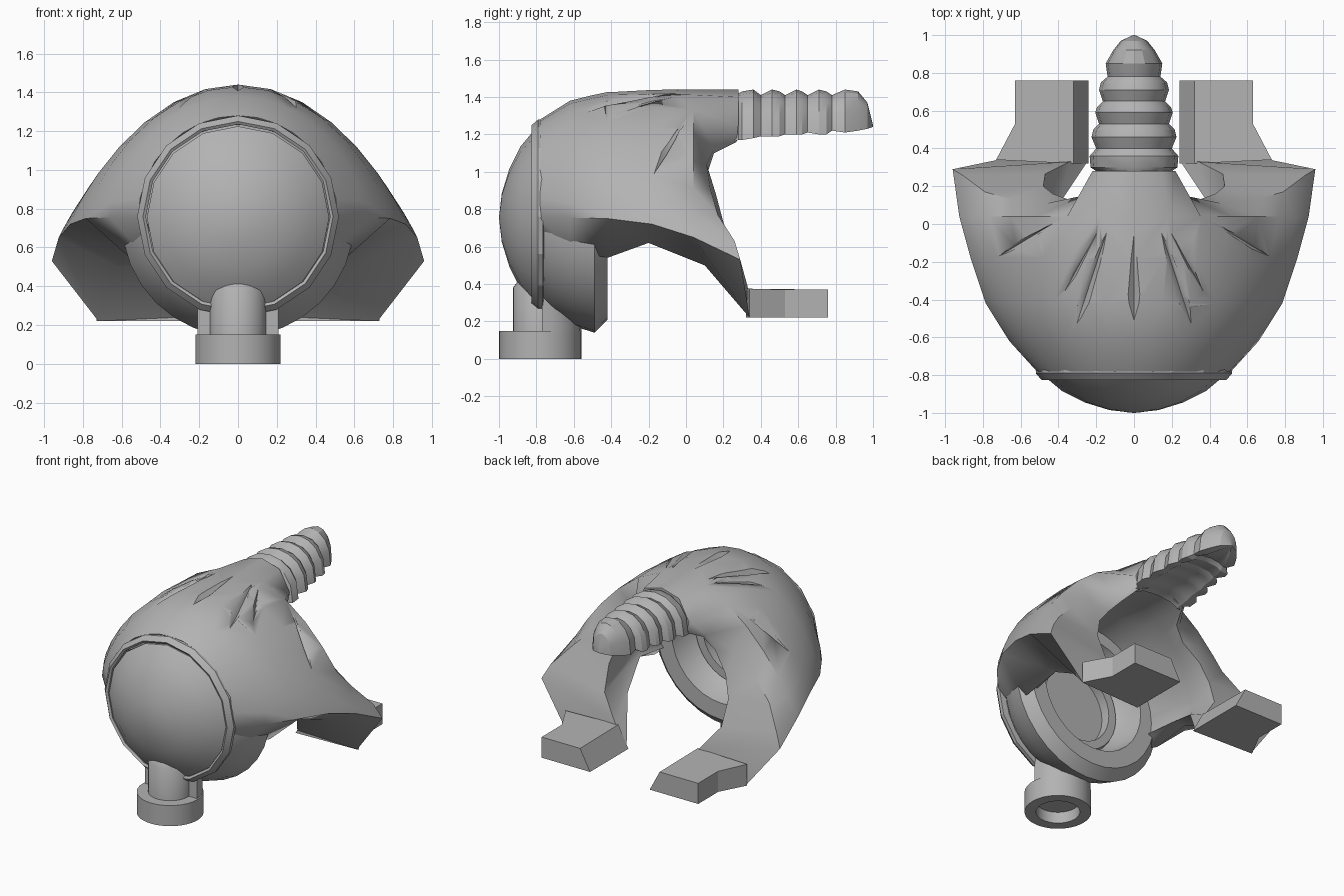
import bpy, bmesh, math
from mathutils import Vector
from mathutils.bvhtree import BVHTree

if "Cube" in bpy.data.objects:
    bpy.data.objects.remove(bpy.data.objects["Cube"])

grey = bpy.data.materials.new("plain grey")
grey.use_nodes = True
grey.diffuse_color = (0.45, 0.45, 0.45, 1)
grey.node_tree.nodes["Principled BSDF"].inputs["Base Color"].default_value = (0.45, 0.45, 0.45, 1)


def finish(name, bm, angle=30, mirror=False):
    """Turn a bmesh into a shaded object."""
    bmesh.ops.remove_doubles(bm, verts=bm.verts, dist=0.0005)
    bmesh.ops.recalc_face_normals(bm, faces=bm.faces)
    mesh = bpy.data.meshes.new(name)
    bm.to_mesh(mesh)
    bm.free()
    mesh.materials.append(grey)
    ob = bpy.data.objects.new(name, mesh)
    bpy.context.collection.objects.link(ob)
    bpy.ops.object.select_all(action="DESELECT")
    ob.select_set(True)
    bpy.context.view_layer.objects.active = ob
    if mirror:
        mod = ob.modifiers.new("Mirror", "MIRROR")
        mod.use_clip = True
        bpy.ops.object.modifier_apply(modifier="Mirror")
    bpy.ops.object.shade_smooth_by_angle(angle=math.radians(angle))
    return ob


def skin(bm, rings, close_u=False, close_v=False):
    """Quads between successive rows of points."""
    rows = [[bm.verts.new(p) for p in ring] for ring in rings]
    n, m = len(rows), len(rows[0])
    for i in range(n if close_u else n - 1):
        for j in range(m if close_v else m - 1):
            a, b, k = rows[i], rows[(i + 1) % n], (j + 1) % m
            bm.faces.new((a[j], a[k], b[k], b[j]))
    return rows


def lathe(name, profile, centre, axis, sides, closed=False, angle=30):
    """Revolve (radius, position) pairs about a line parallel to y or z."""
    bm = bmesh.new()
    rings = []
    for r, t in profile:
        ring = []
        for k in range(sides):
            a = math.tau * k / sides
            c, s = r * math.cos(a), r * math.sin(a)
            ring.append((c, t, centre + s) if axis == "y" else (c, centre + s, t))
        rings.append(ring)
    skin(bm, rings, closed, True)
    return finish(name, bm, angle)


def arch(y, w, top, low, q, end):
    """Half arch from round crown to side edge, then an inward underside point."""
    pts = []
    for i in range(9):
        a = math.pi / 2 * i / 8
        pts.append((w * math.sin(a), y, low + (top - low) * max(math.cos(a), 0) ** q))
    return pts + [end]


# Hood: outer stations, rear rim, inner rim, then cavity stations
outer = [
    arch(-0.78, 0.515, 1.28, 0.75, 1, (0.46, -0.78, 0.7)),
    arch(-0.62, 0.66, 1.38, 0.755, 1.25, (0.5, -0.62, 0.58)),
    arch(-0.42, 0.785, 1.43, 0.75, 1.5, (0.55, -0.42, 0.54)),
    arch(-0.18, 0.865, 1.44, 0.72, 1.7, (0.6, -0.2, 0.62)),
    arch(0.04, 0.925, 1.44, 0.65, 1.88, (0.62, 0.1, 0.5)),
]
rear_outer = [(0, .28, 1.44), (.14, .28, 1.4), (.22, .28, 1.25), (.27, .15, 1.12),
              (.46, .11, 1.04), (.65, .13, .91), (.79, .17, .77), (.91, .26, .63),
              (.96, .29, .53), (.72, .34, .22)]
rear_inner = [(0, .28, 1.22), (.1, .28, 1.2), (.19, .27, 1.16), (.24, .15, 1.1),
              (.32, .12, 1.01), (.43, .16, .88), (.48, .2, .73), (.47, .265, .55),
              (.34, .33, .385), (.24, .34, .22)]
inner = [arch(0, 0.5, 1.24, 0.6, 1.25, (0.4, 0.1, 0.5)),
         arch(-0.22, 0.55, 1.27, 0.67, 1.2, (0.51, -0.2, 0.62)),
         arch(-0.68, 0.44, 1.19, 0.75, 1, (0.43, -0.68, 0.6))]
bm = bmesh.new()
rows = skin(bm, outer + [rear_outer, rear_inner] + inner, close_u=True)
for strip in ((0, 1, 9), (1, 2, 8, 9), (2, 3, 8), (3, 4, 7, 8), (4, 5, 6, 7)):
    bm.faces.new([rows[k][-1] for k in strip])
hood = finish("hood_shell", bm, 42, mirror=True)

# Radiating creases cut into the crown
tree = BVHTree.FromObject(hood, bpy.context.evaluated_depsgraph_get())
bm = bmesh.new()
creases = [(0, 0.02, 0, -.54, .04), (.13, 0, .31, -.55, .035), (.17, 0, .38, -.38, .015),
           (.4, .02, .73, -.18, .018)]
for x0, y0, x1, y1, half in creases:
    for side in ((1, -1) if x1 else (1,)):
        a, b = Vector((side * x0, y0, 0)), Vector((side * x1, y1, 0))
        across = (b - a).cross(Vector((0, 0, 1))).normalized() * half
        mid = a.lerp(b, 0.7)

        def drop(p, lift):
            hit = tree.ray_cast(Vector((p.x, p.y, 3)), Vector((0, 0, -1)))[0]
            return hit + Vector((0, 0, lift))
        ring = [bm.verts.new(drop(p, 0.01)) for p in (a, mid + across, b, mid - across)]
        keel = bm.verts.new(drop(mid, -0.035))
        peak = bm.verts.new(drop(mid, 0.06))
        for k in range(4):
            for tip in (keel, peak):
                bm.faces.new((ring[k], ring[(k + 1) % 4], tip))
cutter = finish("crease_cutter", bm)
cutter.hide_render = True
cutter.hide_viewport = True
cut = hood.modifiers.new("Creases", "BOOLEAN")
cut.operation = "DIFFERENCE"
cut.solver = "EXACT"
cut.object = cutter

# Ribbed tail with a shallow smooth underside: (y, half width, top, bottom)
ribs = [(.24, .2, 1.43, 1.16), (.28, .2, 1.42, 1.17), (.3, .23, 1.43, 1.17), (.36, .235, 1.44, 1.18),
        (.4, .2, 1.41, 1.19), (.46, .225, 1.44, 1.19), (.5, .215, 1.43, 1.19),
        (.53, .185, 1.41, 1.2), (.59, .205, 1.44, 1.2), (.62, .195, 1.43, 1.2),
        (.65, .165, 1.41, 1.21), (.71, .185, 1.44, 1.2), (.75, .175, 1.43, 1.2),
        (.78, .14, 1.41, 1.22), (.85, .15, 1.44, 1.21), (.92, .11, 1.43, 1.22),
        (.97, .07, 1.37, 1.23), (1, .005, 1.25, 1.24)]
rings = []
arc = [math.pi * k / 8 for k in range(9)]
for y, w, top, low in ribs:
    fade = max(1 - y ** 4, 0.01)
    ring = [(w * math.cos(a), y, low + (top - low) * max(math.sin(a), 0) ** 0.8) for a in arc]
    ring += [(-0.17 * fade * math.cos(a), y, low + 0.04 * fade * math.sin(a)) for a in arc[::2]]
    rings.append(ring)
bm = bmesh.new()
rows = skin(bm, rings, close_v=True)
bm.faces.new(rows[0])
bm.faces.new(rows[-1])
finish("ribbed_tail", bm, 25)

# Feet: tapered plates behind the hood arms
bm = bmesh.new()
plan = [(.24, .32), (.73, .34), (.63, .53), (.63, .76), (.24, .76)]
low = [(x, y, .22) for x, y in plan]
high = [(max(x, .32), y, .375 if y < .5 else .37) for x, y in plan]
rows = skin(bm, [low, high], close_v=True)
for row in rows:
    bm.faces.new(row)
finish("feet", bm, 20, mirror=True)

# Rear bowl with thick rim and raised inner socket ring
lathe("bowl", [(.44, -.79), (.5, -.72), (.565, -.6), (.6, -.49), (.53, -.42), (.41, -.42),
               (.385, -.54), (.34, -.61), (.33, -.58), (.27, -.58), (.27, -.65), (0, -.65)],
      0.74, "y", 32)

# Front lens and its rim
lathe("lens", [(0, -1), (.13, -.985), (.26, -.945), (.38, -.885), (.47, -.81), (.47, -.76), (0, -.74)],
      0.755, "y", 16, angle=40)
lathe("lens_rim", [(.475, -.76), (.475, -.815), (.49, -.825), (.52, -.79), (.52, -.765)],
      0.76, "y", 16, closed=True, angle=20)

# Outlet: hollow collar, front tube and rear neck
lathe("collar", [(.145, 0), (.22, 0), (.22, .15), (.14, .15)], -0.78, "z", 40, closed=True)
lathe("outlet_tube", [(0, .08), (.145, .08), (.145, .38), (.08, .47), (0, .5)], -0.78, "z", 32, angle=50)
bm = bmesh.new()
half = [(.21 * math.cos(math.pi * k / 12), -.77 + .21 * math.sin(math.pi * k / 12)) for k in range(13)]
rows = skin(bm, [[(x, y, z) for x, y in half] for z in (.13, .33)], close_v=True)
for row in rows:
    bm.faces.new(row)
finish("outlet_neck", bm)
